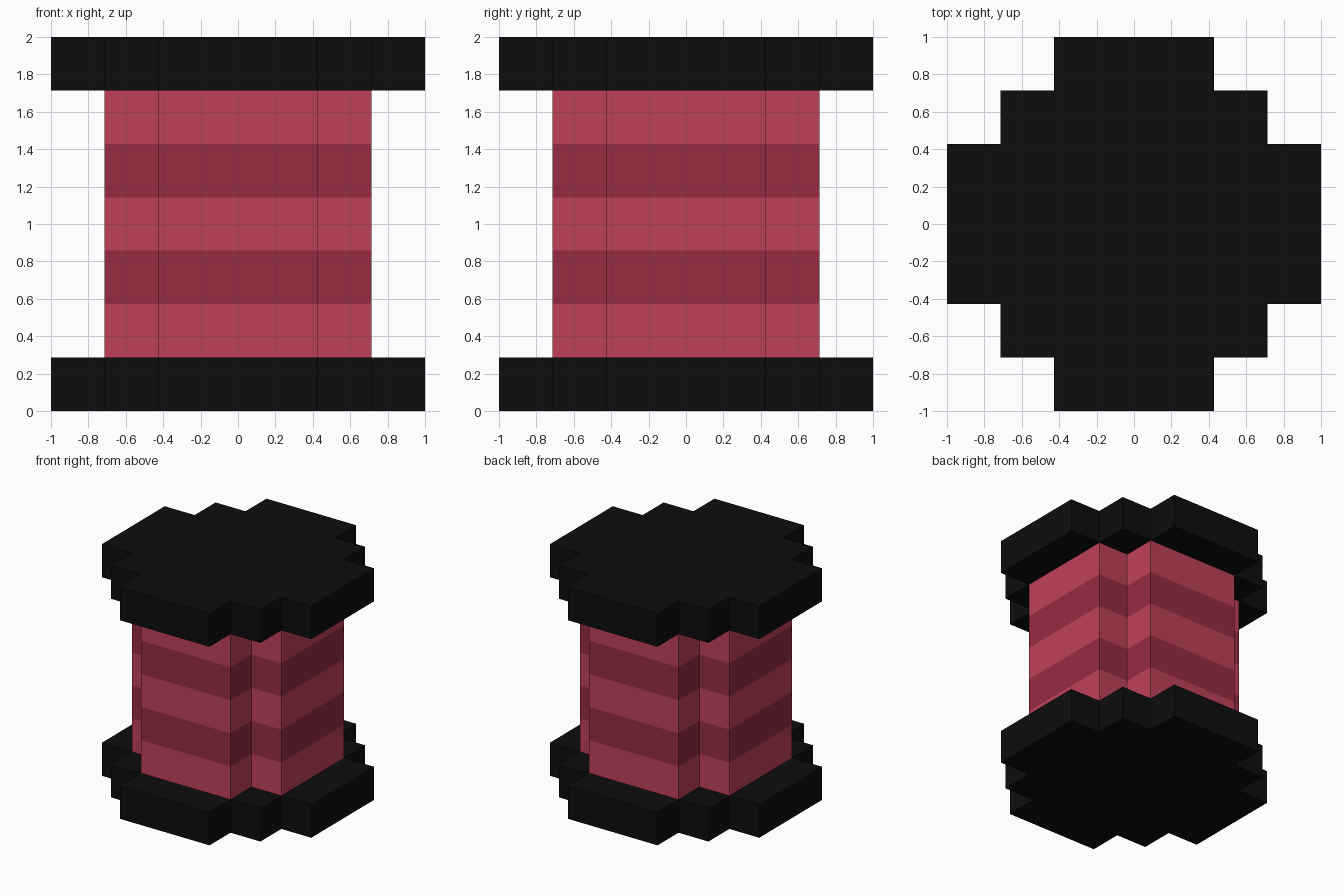
import bpy
import bmesh

cube = bpy.data.objects.get("Cube")
if cube:
    bpy.data.objects.remove(cube, do_unlink=True)

U = 2 / 7  # one block; the model is seven blocks on each side


def make_material(name, rgb):
    mat = bpy.data.materials.new(name)
    mat.use_nodes = True
    mat.diffuse_color = (*rgb, 1)
    bsdf = mat.node_tree.nodes["Principled BSDF"]
    bsdf.inputs["Base Color"].default_value = (*rgb, 1)
    bsdf.inputs["Roughness"].default_value = 0.9
    return mat


black = make_material("black", (0.004, 0.004, 0.004))
red = make_material("red", (0.515, 0.053, 0.095))
dark_red = make_material("dark red", (0.305, 0.025, 0.051))


def stepped_outline(corner):
    """Turn one quadrant's stepped corner (in blocks) through four quarter turns."""
    points, quadrant = [], corner
    for _ in range(4):
        points += quadrant
        quadrant = [(-y, x) for x, y in quadrant]
    return [(x * U, y * U) for x, y in points]


def stepped_prism(name, corner, levels, materials, capped):
    """Stack rings of the outline at the given levels (in blocks)."""
    outline = stepped_outline(corner)
    n = len(outline)
    bm = bmesh.new()
    rings = [[bm.verts.new((x, y, z * U)) for x, y in outline] for z in levels]
    for band, (low, high) in enumerate(zip(rings, rings[1:])):
        for i in range(n):
            j = (i + 1) % n
            face = bm.faces.new((low[i], low[j], high[j], high[i]))
            face.material_index = band % len(materials)  # alternating stripes
    if capped:
        bm.faces.new(rings[0][::-1])
        bm.faces.new(rings[-1])
    mesh = bpy.data.meshes.new(name)
    bm.to_mesh(mesh)
    bm.free()
    for mat in materials:
        mesh.materials.append(mat)
    obj = bpy.data.objects.new(name, mesh)
    bpy.context.collection.objects.link(obj)
    return obj


# Quadrant corners, counter-clockwise from +x to +y
plate_corner = [(3.5, 1.5), (2.5, 1.5), (2.5, 2.5), (1.5, 2.5), (1.5, 3.5)]
core_corner = [(2.5, 1.5), (1.5, 1.5), (1.5, 2.5)]

# End plates
stepped_prism("bottom_plate", plate_corner, (0, 1), [black], True)
stepped_prism("top_plate", plate_corner, (6, 7), [black], True)

# Striped core, its open ends closed by the plates
stepped_prism("striped_core", core_corner, range(1, 7), [red, dark_red], False)
